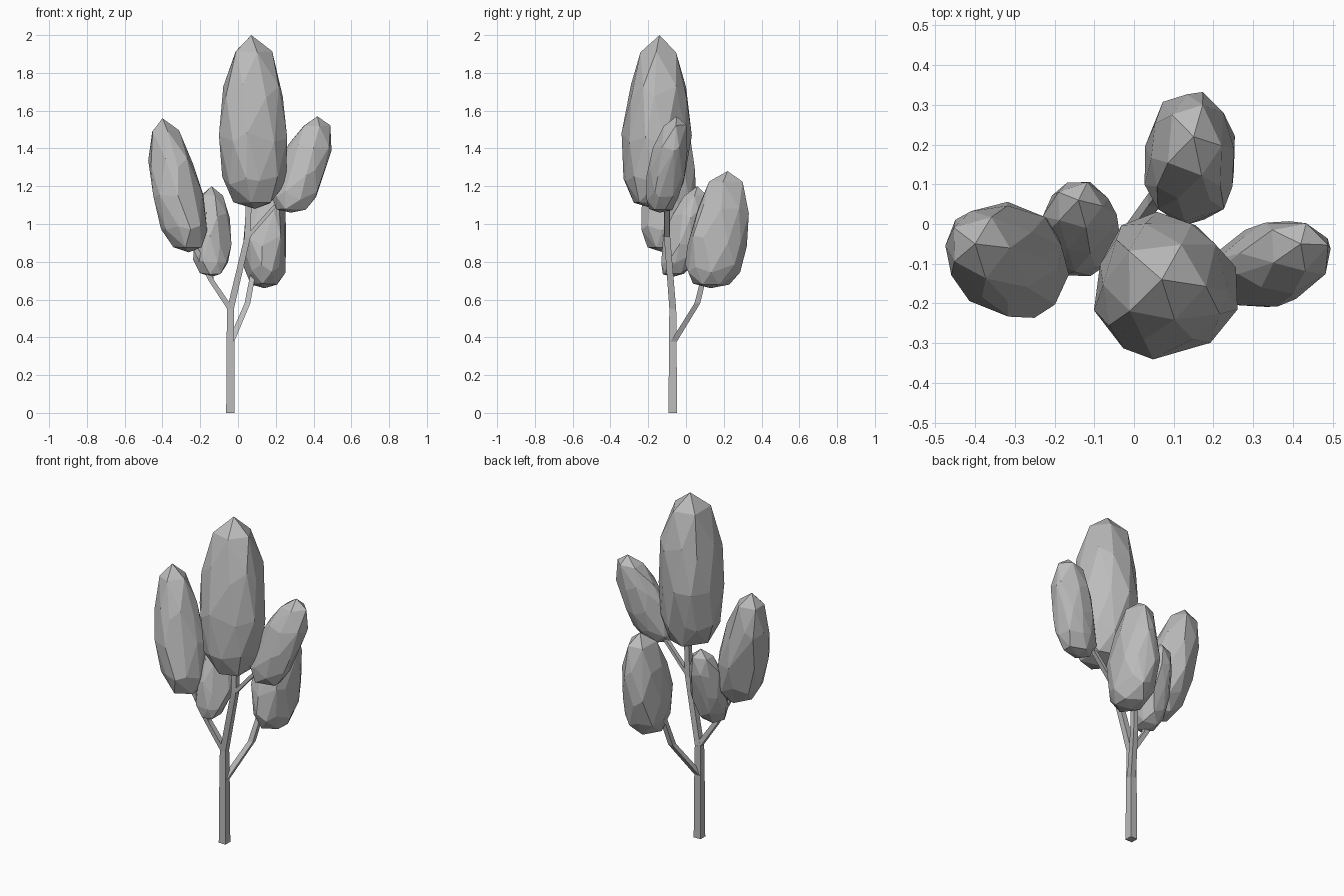
import bpy
import bmesh
import math
import random
from mathutils import Vector

cube = bpy.data.objects.get("Cube")
if cube:
    bpy.data.objects.remove(cube, do_unlink=True)

shade = 0.5
grey = bpy.data.materials.new("plain_grey")
grey.use_nodes = True
grey.diffuse_color = (shade, shade, shade, 1)
grey.node_tree.nodes["Principled BSDF"].inputs["Base Color"].default_value = grey.diffuse_color


def finish(name, bm):
    """Turn the working mesh into a flat-shaded object."""
    bmesh.ops.recalc_face_normals(bm, faces=bm.faces)
    mesh = bpy.data.meshes.new(name)
    bm.to_mesh(mesh)
    bm.free()
    mesh.materials.append(grey)
    obj = bpy.data.objects.new(name, mesh)
    bpy.context.collection.objects.link(obj)


def branch(name, thickness, joints):
    """Square limb through the joints, thinning towards its tip."""
    bm = bmesh.new()
    rings = []
    half = thickness / 2
    for joint in joints:
        corners = [(-half, -half), (half, -half), (half, half), (-half, half)]
        rings.append([bm.verts.new(joint + Vector((x, y, 0))) for x, y in corners])
        half *= 0.9
    for low, high in zip(rings, rings[1:]):
        for i in range(len(low)):
            bm.faces.new((low[i - 1], low[i], high[i], high[i - 1]))
    bm.faces.new(rings[0])
    bm.faces.new(rings[-1])
    finish(name, bm)


def crown(name, seed, bottom, top, half_width, half_depth):
    """Faceted leaf clump: a blunt, uneven egg leaning from bottom to top."""
    rng = random.Random(seed)
    bm = bmesh.new()
    bmesh.ops.create_icosphere(bm, subdivisions=2, radius=1)
    for vert in bm.verts:
        x, y, height = vert.co
        rise = ((max(-1, min(1, height)) + 1) / 2) ** 1.3
        centre = Vector(bottom).lerp(Vector(top), rise)
        angle = math.atan2(y, x) + rng.uniform(-0.2, 0.2)
        reach = math.hypot(x, y) ** 0.8 * rng.uniform(0.95, 1.07)
        wobble = rng.uniform(-0.03, 0.03) * (1 - abs(height))
        vert.co = centre + Vector((half_width * reach * math.cos(angle),
                                   half_depth * reach * math.sin(angle), wobble))
    # Keep only the outer facets
    bmesh.ops.delete(bm, geom=bm.edges[:], context="EDGES_FACES")
    hull = bmesh.ops.convex_hull(bm, input=bm.verts[:])
    inner = {v for v in hull["geom_interior"] + hull["geom_unused"]
             if isinstance(v, bmesh.types.BMVert)}
    bmesh.ops.delete(bm, geom=list(inner), context="VERTS")
    bmesh.ops.dissolve_limit(bm, angle_limit=math.radians(6), verts=bm.verts[:], edges=bm.edges[:])
    finish(name, bm)


# Joints shared by the trunk and limbs
root = Vector((-0.04, -0.07, 0))
low_fork = root + Vector((0, 0, 0.37))
fork = root + Vector((0, 0, 0.55))
high_fork = Vector((0.05, -0.1, 0.93))
right_elbow = Vector((-0.14, -0.08, 0.7))
back_elbow = Vector((0.05, 0.06, 0.58))

# Trunk and limbs
branch("trunk", 0.045, [root, low_fork, fork])
branch("main_limb", 0.036, [fork, high_fork, Vector((0.06, -0.1, 1.2))])
branch("left_limb", 0.028, [high_fork, Vector((0.2, -0.1, 1.1))])
branch("right_limb", 0.034, [fork, right_elbow, Vector((-0.24, -0.1, 0.9))])
branch("inner_limb", 0.022, [right_elbow, Vector((-0.14, -0.06, 0.8))])
branch("back_limb", 0.034, [low_fork, back_elbow, Vector((0.08, 0.1, 0.74))])

# Leaf clumps
crown("top_crown", 1, bottom=(0.09, -0.17, 1.08), top=(0.07, -0.14, 2),
      half_width=0.18, half_depth=0.18)
crown("right_crown", 2, bottom=(-0.26, -0.12, 0.85), top=(-0.4, -0.05, 1.56),
      half_width=0.13, half_depth=0.14)
crown("inner_crown", 3, bottom=(-0.14, -0.07, 0.72), top=(-0.14, 0.06, 1.2),
      half_width=0.1, half_depth=0.1)
crown("back_crown", 4, bottom=(0.14, 0.13, 0.66), top=(0.15, 0.22, 1.28),
      half_width=0.12, half_depth=0.16)
crown("left_crown", 5, bottom=(0.28, -0.14, 1.06), top=(0.42, -0.05, 1.57),
      half_width=0.13, half_depth=0.1)
